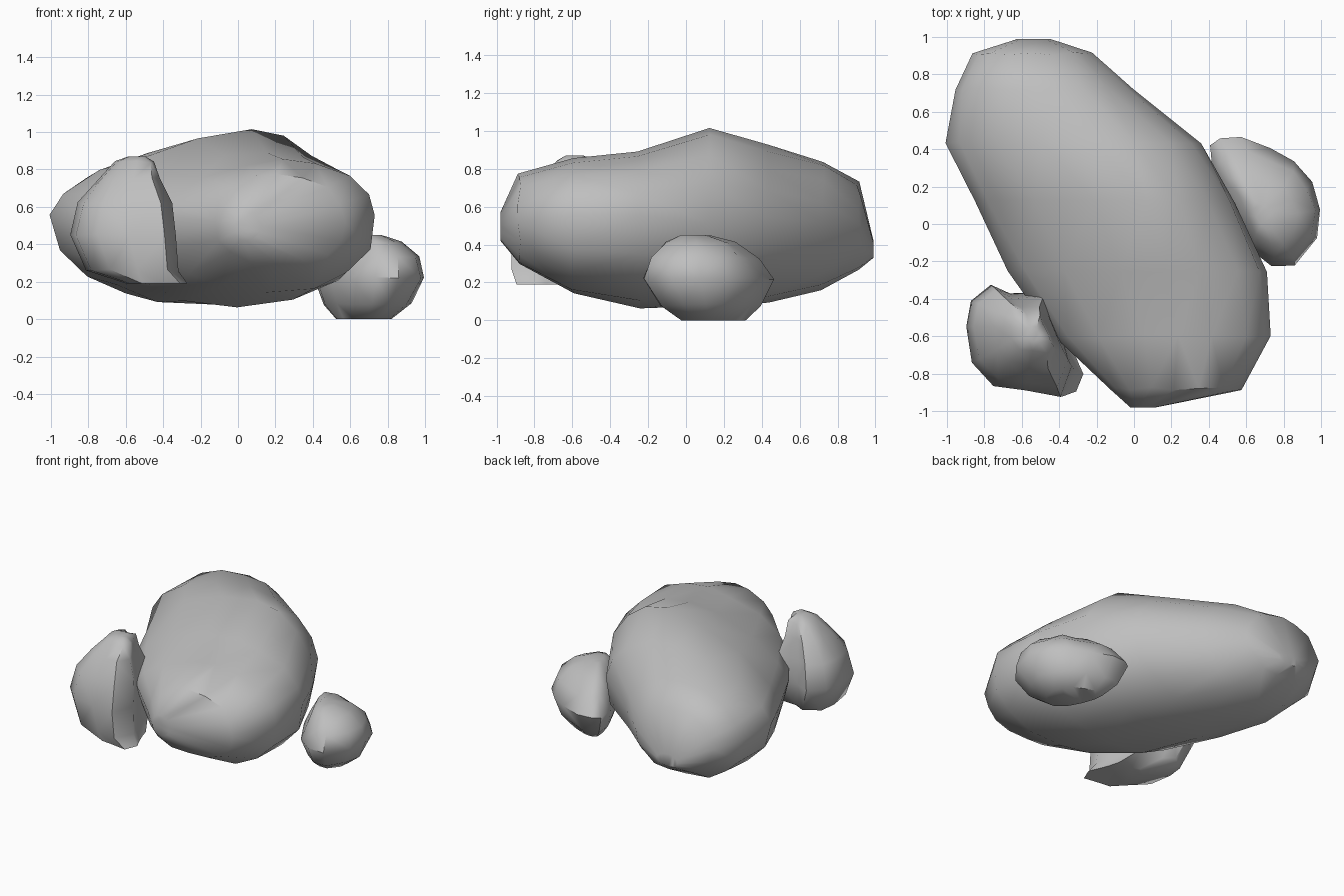
import bpy
import bmesh
import math
import random
from mathutils import Vector

random.seed(4)

default_cube = bpy.data.objects.get("Cube")
if default_cube:
    bpy.data.objects.remove(default_cube, do_unlink=True)

# Single stone colour
stone = bpy.data.materials.new("stone_grey")
stone.use_nodes = True
stone.diffuse_color = (0.52, 0.52, 0.52, 1)
shader = stone.node_tree.nodes["Principled BSDF"]
shader.inputs["Base Color"].default_value = stone.diffuse_color
shader.inputs["Roughness"].default_value = 0.9


def loft(name, rings, roughness):
    """Skin a stack of equally sized rings, cap both ends and chip the surface."""
    bm = bmesh.new()
    loops = []
    for ring in rings:
        loops.append([bm.verts.new(point) for point in ring])
    count = len(loops[0])
    for lower, upper in zip(loops, loops[1:]):
        for i in range(count):
            j = (i + 1) % count
            bm.faces.new((lower[i], lower[j], upper[j], upper[i]))
    bm.faces.new(loops[0])
    bm.faces.new(loops[-1])
    # Small irregularities on the inner rings only
    for loop in loops[1:-1]:
        for vert in loop:
            vert.co += Vector([random.uniform(-roughness, roughness) for axis in "xyz"])
    bmesh.ops.recalc_face_normals(bm, faces=bm.faces)
    bmesh.ops.triangulate(bm, faces=bm.faces)
    mesh = bpy.data.meshes.new(name)
    bm.to_mesh(mesh)
    bm.free()
    mesh.materials.append(stone)
    rock = bpy.data.objects.new(name, mesh)
    bpy.context.collection.objects.link(rock)
    bpy.ops.object.select_all(action="DESELECT")
    rock.select_set(True)
    bpy.context.view_layer.objects.active = rock
    bpy.ops.object.shade_smooth_by_angle(angle=math.radians(50))
    return rock


def boulder_section(y, left, right, middle, top_x, top, bottom_x, bottom, slope, count=16):
    """Section through its four extremes; slope flattens the upper left shoulder."""
    ring = []
    for i in range(count):
        angle = math.tau * i / count
        c, s = math.cos(angle), math.sin(angle)
        upper, on_right = s >= 0, c >= 0
        crown_x, crown_z = (top_x, top) if upper else (bottom_x, bottom)
        side_x = right if on_right else left
        power = (1.05 if on_right else slope) if upper else 0.9
        x = crown_x + (side_x - crown_x) * abs(c) ** power
        z = middle + (crown_z - middle) * abs(s) ** power
        ring.append((x, y, z))
    return ring


def stacked_rock(name, outline, centre, layers, roughness):
    """Scale and shift one plan outline through a stack of heights."""
    rings = []
    for z, scale, shift_x, shift_y in layers:
        rings.append([
            (centre[0] + shift_x + (x - centre[0]) * scale,
             centre[1] + shift_y + (y - centre[1]) * scale, z)
            for x, y in outline
        ])
    return loft(name, rings, roughness)


# Large boulder: y, left, right, middle, top x, top, bottom x, bottom, slope
sections = [
    (-.98, -.02, .12, .5, .04, .57, .04, .42, 1),
    (-.88, -.13, .58, .52, .22, .78, .2, .29, 1),
    (-.6, -.42, .74, .56, .24, .86, .15, .14, 1.3),
    (-.25, -.67, .72, .55, .15, .9, 0, .07, 1.35),
    (.12, -.86, .54, .52, .07, 1.02, -.1, .07, 1.2),
    (.43, -1, .36, .55, -.2, .92, -.3, .1, 1.1),
    (.72, -.96, 0, .52, -.45, .84, -.5, .16, 1),
    (.91, -.86, -.23, .5, -.55, .73, -.5, .27, 1),
    (.99, -.62, -.45, .37, -.55, .42, -.55, .33, 1),
]
loft("large_boulder", [boulder_section(*row) for row in sections], .01)

# Upright rock leaning against the front of the boulder
stacked_rock(
    "upright_rock",
    [(-.87, -.4), (-.76, -.31), (-.66, -.36), (-.46, -.36), (-.42, -.5),
     (-.36, -.65), (-.31, -.76), (-.38, -.93), (-.57, -.9), (-.75, -.88),
     (-.87, -.75), (-.9, -.55)],
    (-.6, -.63),
    [(.19, .55, .17, -.1), (.26, .85, .04, -.03), (.45, .97, -.01, 0),
     (.62, .84, 0, .01), (.75, .57, .02, .03), (.84, .36, .05, .05),
     (.87, .15, .06, .04)],
    .006,
)

# Low rock resting on the ground on the other side
stacked_rock(
    "low_rock",
    [(.41, .42), (.46, .46), (.57, .46), (.73, .4), (.86, .34), (.95, .22),
     (1, .08), (.98, -.07), (.86, -.22), (.74, -.22), (.6, -.12),
     (.49, .08), (.42, .28)],
    (.7, .13),
    [(0, .5, -.03, .02), (.08, .78, -.01, .01), (.22, 1, 0, 0),
     (.33, .83, .02, -.02), (.41, .55, .01, -.05), (.45, .22, 0, -.08)],
    .006,
)
